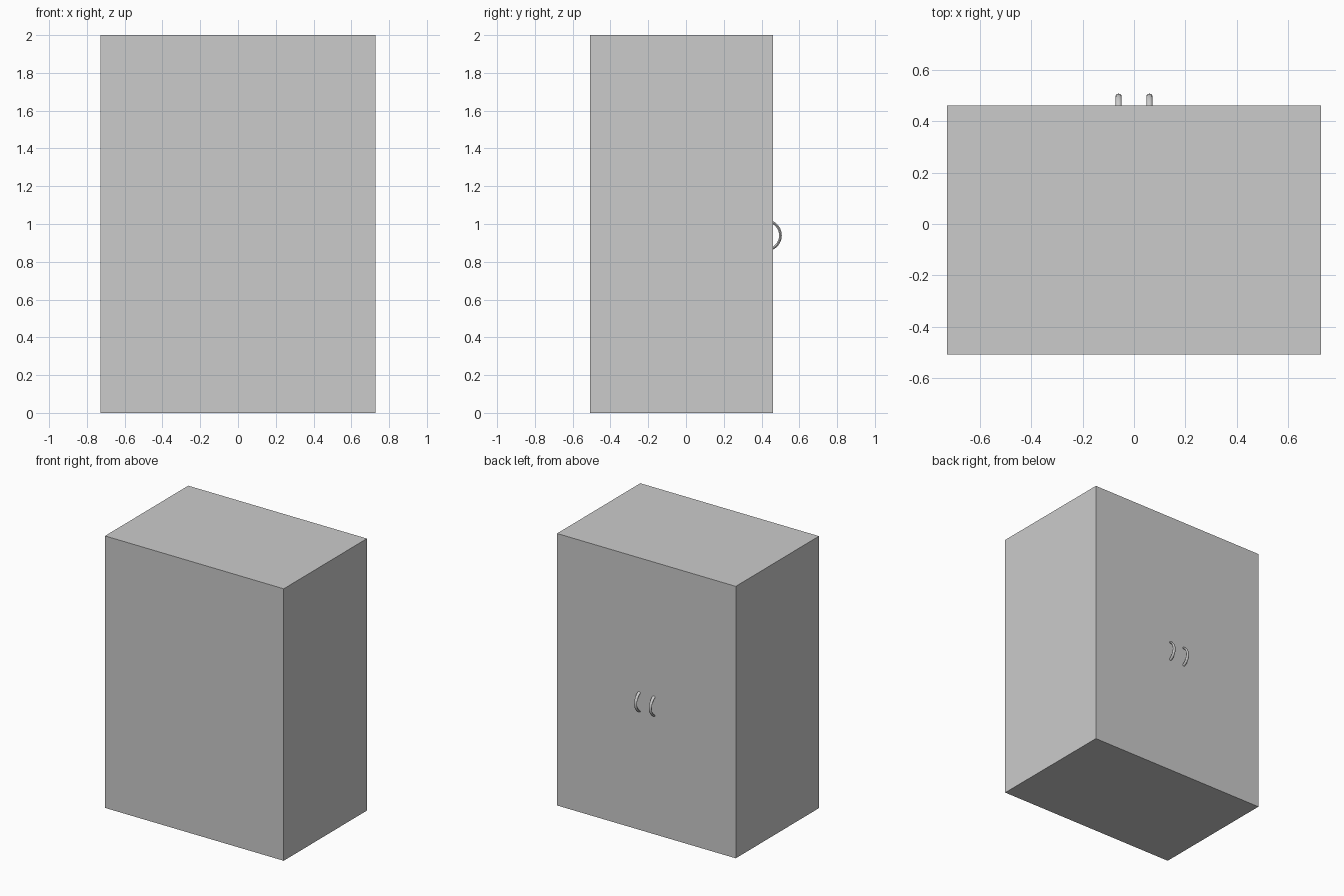
import bpy, bmesh
from math import sin, cos, pi, radians

if "Cube" in bpy.data.objects:
    bpy.data.objects.remove(bpy.data.objects["Cube"])


def finish(name, bm):
    bmesh.ops.recalc_face_normals(bm, faces=bm.faces)
    mesh = bpy.data.meshes.new(name)
    bm.to_mesh(mesh)
    bm.free()
    obj = bpy.data.objects.new(name, mesh)
    bpy.context.collection.objects.link(obj)
    return obj


def box(name, lo, hi):
    bm = bmesh.new()
    bmesh.ops.create_cube(bm, size=1)
    for v in bm.verts:
        v.co = [(a + b) / 2 + c * (b - a) for a, b, c in zip(lo, hi, v.co)]
    return finish(name, bm)


def bow_handle(name, x, y, z, radius, half_angle, wide, thick, steps=20, sides=12):
    # Oval section swept along an arc that bulges towards +y
    bm = bmesh.new()
    rings = []
    for i in range(steps + 1):
        a = half_angle * (2 * i / steps - 1)
        ring = []
        for j in range(sides):
            t = 2 * pi * j / sides
            r = radius + thick * sin(t)
            ring.append(bm.verts.new((x + wide * cos(t), y + r * cos(a), z + r * sin(a))))
        rings.append(ring)
    for r0, r1 in zip(rings, rings[1:]):
        for j in range(sides):
            k = (j + 1) % sides
            bm.faces.new((r0[j], r0[k], r1[k], r1[j]))
    bm.faces.new(rings[0])
    bm.faces.new(rings[-1])
    obj = finish(name, bm)
    bpy.ops.object.select_all(action='DESELECT')
    obj.select_set(True)
    bpy.context.view_layer.objects.active = obj
    bpy.ops.object.shade_smooth_by_angle(angle=radians(40))


# Cabinet body
box("cabinet_body", (-0.727, -0.507, 0), (0.727, 0.46, 2))

# Pair of curved door pulls on the back face
for side, x in (("left", -0.06), ("right", 0.06)):
    bow_handle("door_handle_" + side, x, 0.423, 0.94, 0.077, radians(64), 0.011, 0.007)
